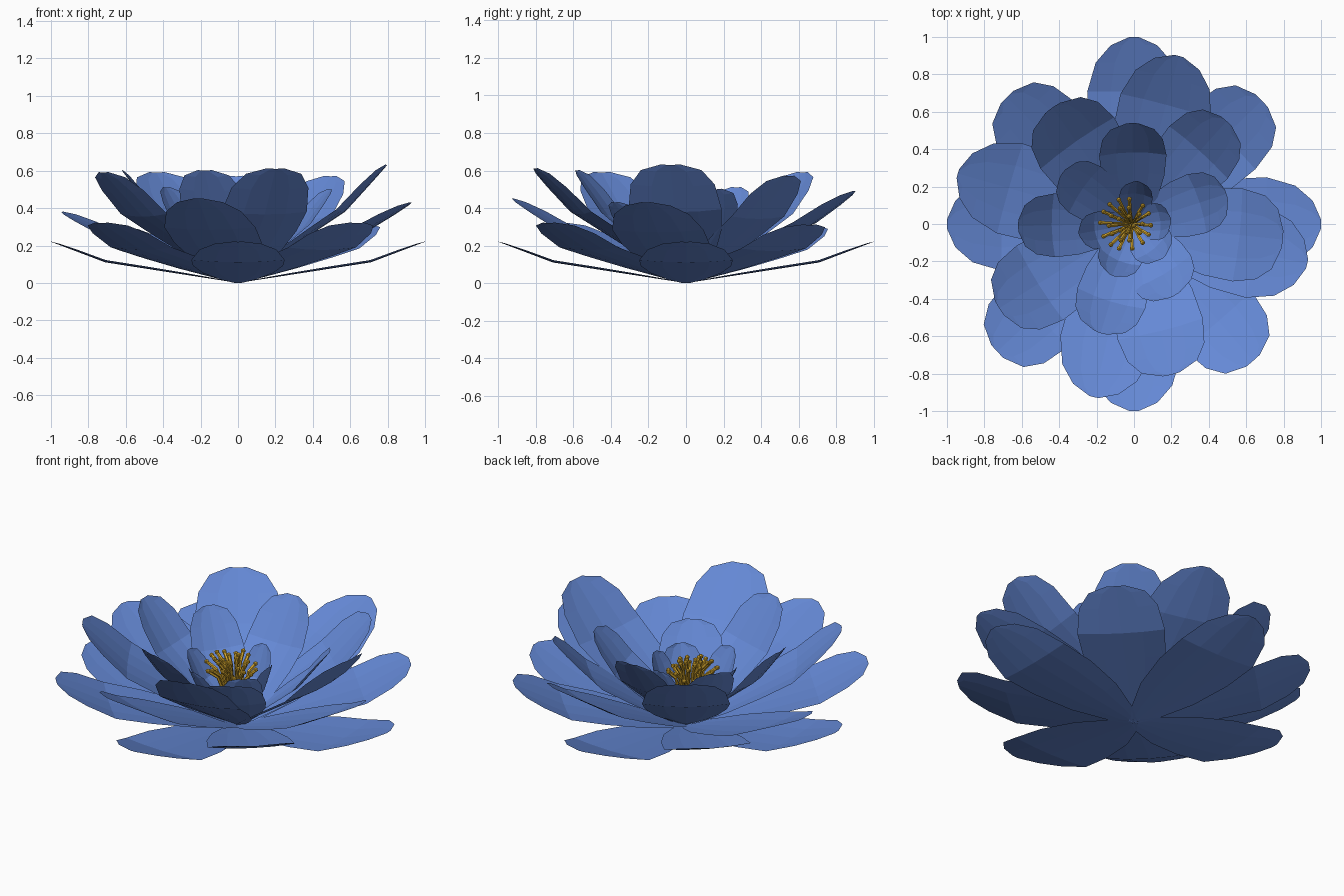
import bpy, bmesh, math, random
from mathutils import Vector

if "Cube" in bpy.data.objects:
    bpy.data.objects.remove(bpy.data.objects["Cube"])

random.seed(4)

def material(name, rgb):
    m = bpy.data.materials.new(name)
    m.diffuse_color = (*rgb, 1)
    m.use_nodes = True
    m.node_tree.nodes["Principled BSDF"].inputs["Base Color"].default_value = m.diffuse_color
    return m

BLUE = material("petal blue", (0.13, 0.25, 0.67))
GOLD = material("stamen gold", (0.76, 0.44, 0.03))

# Petal outlines: (fraction of length, fraction of half width); the fold sits at 0.7
ROUND = [(0, .1), (.1, .4), (.28, .75), (.5, .96), (.7, 1), (.86, .82), (.955, .5), (1, .1)]
BLUNT = [(0, .1), (.1, .38), (.28, .72), (.5, .93), (.7, 1), (.86, .9), (.955, .65), (1, .2)]
COLUMNS = [-1, -.5, 0, .5, 1]

def petal(name, angle, reach, height, half, cup, fold, outline):
    """Leaf shaped sheet rising from the centre, bent upward once at the fold."""
    a = math.radians(angle)
    out = Vector((math.cos(a), math.sin(a), 0))
    side = Vector((-math.sin(a), math.cos(a), 0))
    up = Vector((0, 0, 1))
    base = (0.0, 0.0)
    knee = (reach * .71, height * fold)
    tip = (reach, height)
    bm = bmesh.new()
    rows = []
    for s, w in outline:
        if s <= .7:
            p, q, t = base, knee, s / .7
        else:
            p, q, t = knee, tip, (s - .7) / .3
        r, z = p[0] + (q[0] - p[0]) * t, p[1] + (q[1] - p[1]) * t
        # cup lifts the long edges toward the inside of the flower
        normal = (up * tip[0] - out * tip[1]).normalized()
        rows.append([bm.verts.new(out * r + up * z + side * (u * w * half)
                                  + normal * (cup * half * w * u * u)) for u in COLUMNS])
    for lo, hi in zip(rows, rows[1:]):
        for i in range(len(COLUMNS) - 1):
            bm.faces.new((lo[i + 1], lo[i], hi[i], hi[i + 1]))
    me = bpy.data.meshes.new(name)
    bm.normal_update()
    bm.to_mesh(me)
    bm.free()
    me.materials.append(BLUE)
    bpy.context.collection.objects.link(bpy.data.objects.new(name, me))

# Rings from the outside in: name, cup, fold height, petals (angle, reach, height, half width)
RINGS = [
    ("outer_petal", .05, .5, ROUND, [(a, 1.0, .22, .25) for a in (0, 90, 180, 270)]),
    ("diagonal_petal", .06, .55, BLUNT, [(44, .95, .31, .24), (135, .96, .30, .24),
                                         (223, 1.0, .32, .24), (311, .97, .32, .24)]),
    ("middle_petal", .06, .63, ROUND, [(-13, .95, .43, .25), (75, .93, .49, .25),
                                       (164, .98, .38, .25), (257, .95, .45, .25)]),
    ("raised_petal", .08, .6, BLUNT, [(-6, .80, .63, .25), (48, .74, .57, .21),
                                      (125, .76, .59, .24), (212, .85, .59, .235),
                                      (284, .83, .61, .235)]),
    ("inner_petal", .13, .6, BLUNT, [(18, .52, .50, .165), (91, .54, .57, .18), (145, .47, .51, .15),
                                     (181, .62, .60, .17), (253, .61, .60, .19), (-60, .44, .43, .18)]),
    ("heart_petal", .25, .55, BLUNT, [(86, .23, .40, .09), (6, .20, .39, .10), (190, .30, .39, .10),
                                      (247, .30, .39, .12), (-48, .24, .38, .12)]),
]
for name, cup, fold, outline, petals in RINGS:
    for i, p in enumerate(petals):
        petal(f"{name}_{i + 1}", *p, cup, fold, outline)

# Stamens: thin bent tubes with small round heads
def tube(bm, a, b, radius):
    d = b - a
    mat = d.to_track_quat('Z', 'Y').to_matrix().to_4x4()
    mat.translation = (a + b) / 2
    bmesh.ops.create_cone(bm, cap_ends=True, segments=6, radius1=radius, radius2=radius,
                          depth=d.length, matrix=mat)

bm = bmesh.new()
for count, spread, top in ((14, .135, .35), (10, .09, .39), (5, .045, .40)):
    for i in range(count):
        a = 2 * math.pi * (i + random.uniform(-.2, .2)) / count
        out = Vector((math.cos(a), math.sin(a), 0))
        z = top + random.uniform(-.03, .02)
        root = Vector((-.01, 0, .01))
        bend = Vector((-.035, 0, z * .88)) + out * spread * .65
        tip = Vector((-.045, 0, z)) + out * spread
        tube(bm, root, bend, .008)
        tube(bm, bend, tip, .010)
        res = bmesh.ops.create_icosphere(bm, subdivisions=1, radius=.014)
        bmesh.ops.translate(bm, verts=res["verts"], vec=tip)
me = bpy.data.meshes.new("stamens")
bm.to_mesh(me)
bm.free()
me.materials.append(GOLD)
bpy.context.collection.objects.link(bpy.data.objects.new("stamens", me))
